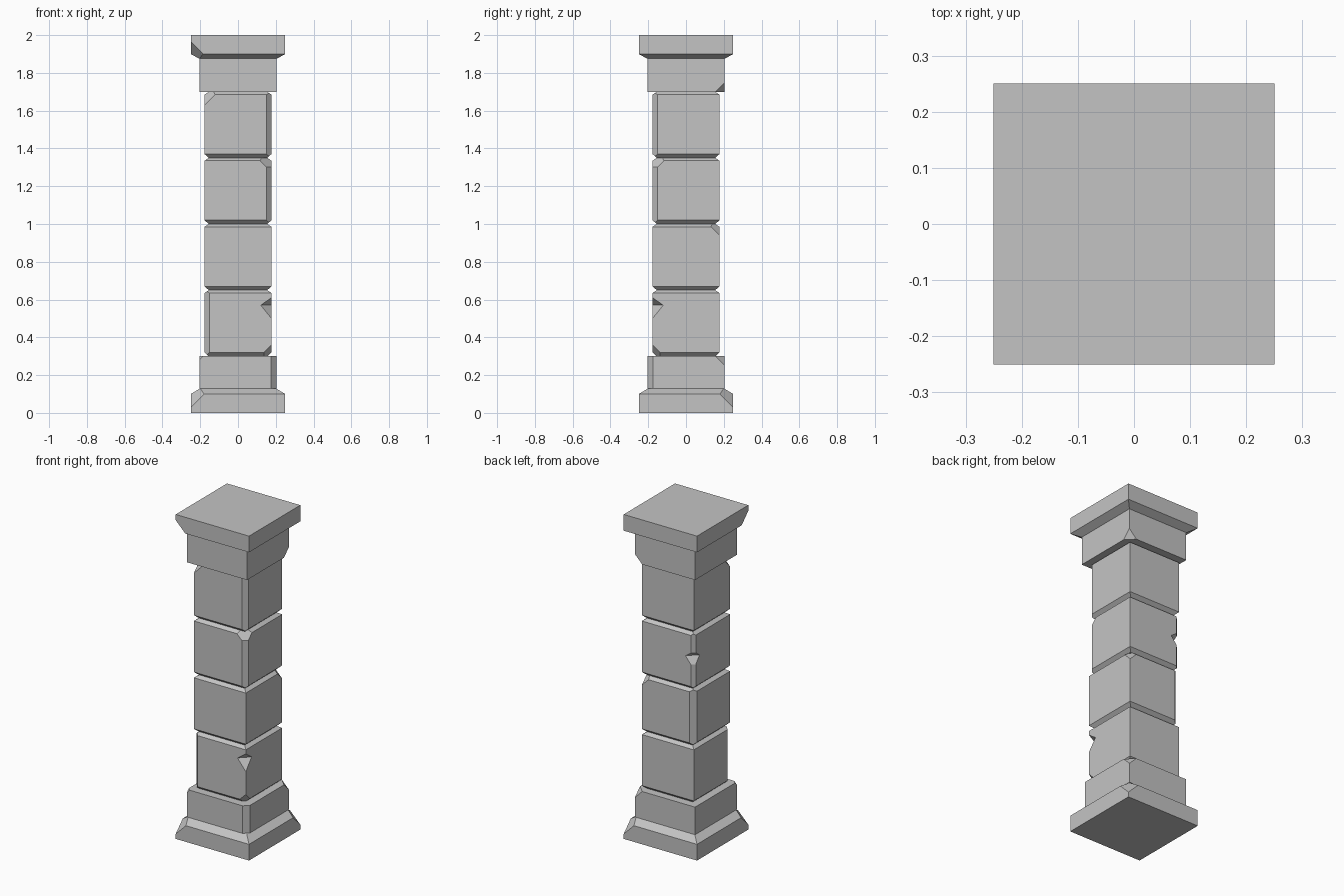
import bpy
import bmesh
from mathutils import Vector

cube = bpy.data.objects.get("Cube")
if cube:
    bpy.data.objects.remove(cube, do_unlink=True)

stone = bpy.data.materials.new("grey_stone")
stone.use_nodes = True
grey = (0.55, 0.55, 0.55, 1)
stone.diffuse_color = grey
stone.node_tree.nodes["Principled BSDF"].inputs["Base Color"].default_value = grey

SIDES = [(1, 0), (-1, 0), (0, 1), (0, -1)]


def add_object(name, bm):
    bmesh.ops.recalc_face_normals(bm, faces=bm.faces)
    mesh = bpy.data.meshes.new(name)
    bm.to_mesh(mesh)
    bm.free()
    mesh.materials.append(stone)
    obj = bpy.data.objects.new(name, mesh)
    bpy.context.collection.objects.link(obj)
    return obj


def slice_off(bm, point, normal):
    """Trim everything beyond a plane and close the hole."""
    cut = bmesh.ops.bisect_plane(bm, geom=bm.verts[:] + bm.edges[:] + bm.faces[:],
                                 plane_co=point, plane_no=normal, clear_outer=True)
    edges = [e for e in cut["geom_cut"]
             if isinstance(e, bmesh.types.BMEdge) and e.is_boundary]
    if edges:
        bmesh.ops.contextual_create(bm, geom=edges)


def block(name, half, low, high, top=(0, 0), bottom=(0, 0), chips=()):
    """Square stone; top/bottom bevels are (inset, height), chips are (direction, leg)."""
    bm = bmesh.new()
    bmesh.ops.create_cube(bm, size=1)
    for v in bm.verts:
        v.co = Vector((v.co.x * 2 * half, v.co.y * 2 * half, high if v.co.z > 0 else low))
    for (inset, height), z, up in ((top, high, 1), (bottom, low, -1)):
        if inset:
            for x, y in SIDES:
                point = Vector((x * half, y * half, z - up * height))
                slice_off(bm, point, Vector((x * height, y * height, up * inset)).normalized())
    for direction, leg in chips:
        d = Vector(direction)
        corner = Vector((d.x * half, d.y * half, high if d.z > 0 else low))
        slice_off(bm, corner - d * leg / d.length_squared, d.normalized())
    return add_object(name, bm)


def notch(obj, sx, sy, half, z):
    """Cut a wedge-shaped chip out of a vertical corner."""
    out = Vector((sx, sy, 0)).normalized()
    along = Vector((-sy, sx, 0)).normalized()
    corner = Vector((sx * half, sy * half, z))
    bm = bmesh.new()
    profile = [(-0.04, 0), (0.04, 0.08), (0.04, -0.14)]
    rings = [[bm.verts.new(corner + out * o + along * s + Vector((0, 0, h)))
              for o, h in profile] for s in (-0.2, 0.2)]
    bm.faces.new(rings[0])
    bm.faces.new(rings[1][::-1])
    for i in range(3):
        j = (i + 1) % 3
        bm.faces.new((rings[0][i], rings[0][j], rings[1][j], rings[1][i]))
    cutter = add_object("notch_cutter", bm)
    cutter.hide_render = True
    mod = obj.modifiers.new("chip", "BOOLEAN")
    mod.operation = "DIFFERENCE"
    mod.solver = "EXACT"
    mod.object = cutter
    bpy.context.view_layer.objects.active = obj
    bpy.ops.object.modifier_apply(modifier=mod.name)
    bpy.data.objects.remove(cutter, do_unlink=True)


# Foot
block("base_slab", 0.25, 0, 0.13, top=(0.05, 0.03),
      chips=[((-1, -1, 1), 0.1), ((1, 1, 1), 0.1)])
block("base_plinth", 0.205, 0.13, 0.3,
      chips=[((1, -1, 0), 0.03), ((1, 1, 1), 0.05), ((-1, -1, 1), 0.02)])

# Shaft stones, listed from the lowest up with their broken corners
SHAFT = 0.177
shaft_chips = [
    [((-1, -1, 0), 0.026), ((1, -1, -1), 0.06)],
    [((-1, 1, 0), 0.03), ((1, 1, 1), 0.06)],
    [((1, -1, 0), 0.026), ((1, -1, 1), 0.075), ((-1, 1, 0), 0.02)],
    [((1, -1, 0), 0.026), ((-1, -1, 1), 0.07)],
]
stones = []
for i, chips in enumerate(shaft_chips):
    low = 0.3 + 0.35 * i
    stones.append(block("shaft_stone_%d" % (i + 1), SHAFT, low, low + 0.35,
                        top=(0.022, 0.015), bottom=(0.022, 0.02), chips=chips))
notch(stones[0], 1, -1, SHAFT, 0.57)
notch(stones[2], -1, 1, SHAFT, 1.2)

# Head
block("capital_block", 0.205, 1.7, 1.88, chips=[((1, 1, -1), 0.05)])
block("capital_slab", 0.25, 1.875, 2, bottom=(0.045, 0.025),
      chips=[((-1, -1, -1), 0.09)])
